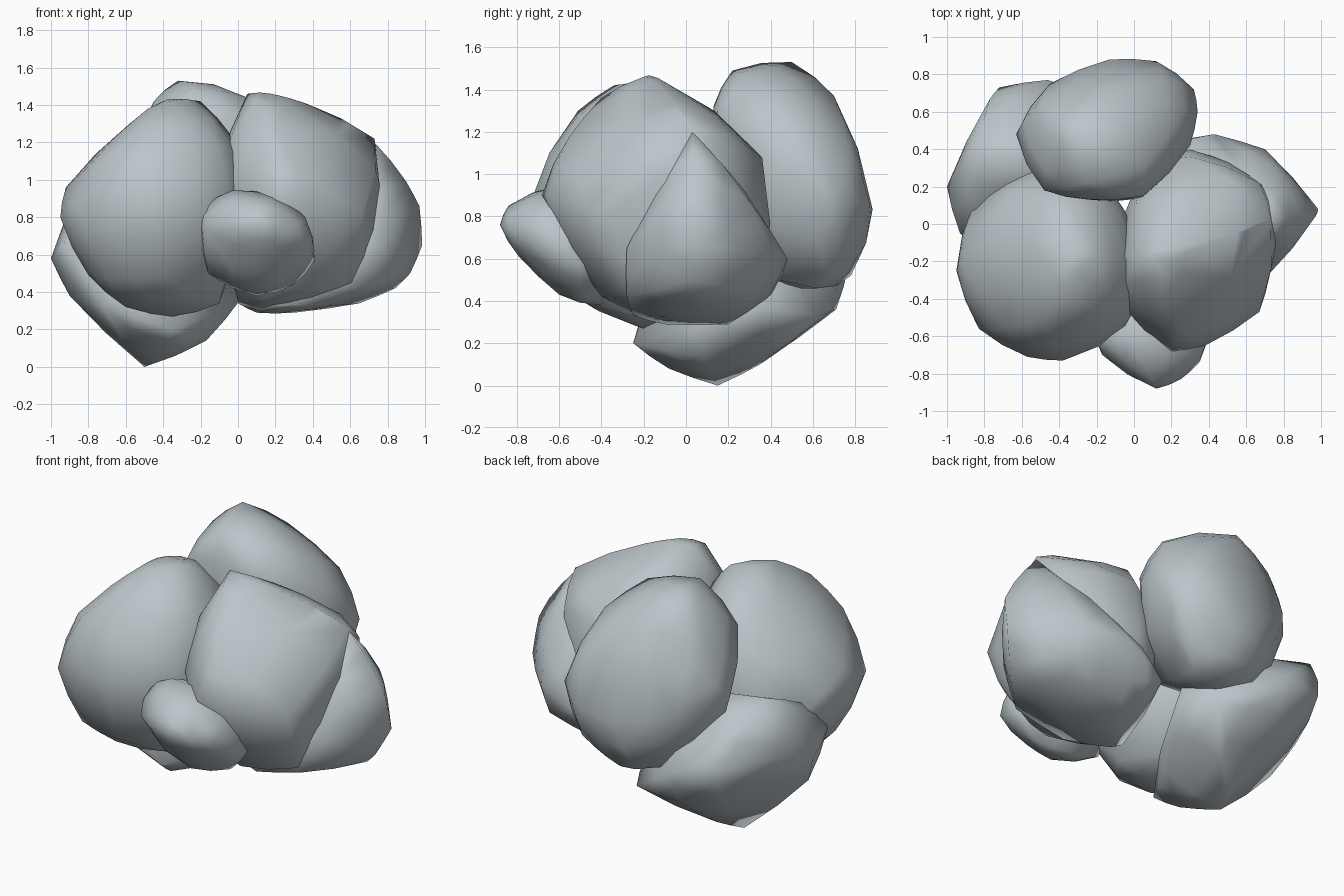
import bpy, bmesh

stone = bpy.data.materials.new("blue_grey_stone")
stone.diffuse_color = (0.50, 0.56, 0.59, 1)


def boulder(name, corners, bulge=0.25):
    """Convex rock wrapped around a few corner points, then rounded."""
    bm = bmesh.new()
    for c in corners:
        bm.verts.new(c)

    def wrap():
        bmesh.ops.convex_hull(bm, input=bm.verts[:])
        loose = [v for v in bm.verts if not v.link_faces]
        bmesh.ops.delete(bm, geom=loose, context='VERTS')
        bmesh.ops.recalc_face_normals(bm, faces=bm.faces[:])

    wrap()
    bmesh.ops.subdivide_edges(bm, edges=bm.edges[:], cuts=1, smooth=bulge,
                              use_grid_fill=True)
    points = [v.co.copy() for v in bm.verts]
    bm.clear()
    for p in points:
        bm.verts.new(p)
    wrap()
    me = bpy.data.meshes.new(name)
    bm.to_mesh(me)
    bm.free()
    me.materials.append(stone)
    for p in me.polygons:
        p.use_smooth = True
    ob = bpy.data.objects.new(name, me)
    bpy.context.collection.objects.link(ob)


# front left
boulder("left_boulder", [
    (-.92, -.2, .96), (-.95, -.25, .8), (-.85, .13, .75), (-.8, -.2, .49),
    (-.6, -.3, .32), (-.35, -.2, .27), (-.1, -.25, .34), (.05, -.2, 1.05),
    (-.03, -.2, 1.23), (-.2, -.15, 1.42), (-.38, -.15, 1.43),
    (-.58, -.05, 1.3), (-.55, .3, .8), (-.2, .3, .9), (-.4, .15, 1.28),
    (-.38, -.73, .88), (-.57, -.71, .9), (-.83, -.56, .78), (-.37, -.34, 1.42),
    (-.49, -.51, 1.3), (-.68, -.55, 1.13), (-.7, -.51, .47), (-.03, -.55, .8),
    (-.4, -.6, .48), (-.12, -.5, 1.2), (-.45, .2, .42)])

# front right: main dome
boulder("right_boulder", [
    (.05, -.15, 1.46), (.18, -.2, 1.46), (.36, -.12, 1.41), (.73, .03, 1.22),
    (.45, -.1, 1.36), (.67, .22, 1.07), (.2, -.68, .9), (.38, -.65, .9),
    (.67, -.47, .85), (.72, -.27, .75), (.25, -.55, 1.18), (.3, -.4, .42),
    (.3, .36, 1.08), (.05, .3, .8), (-.1, -.2, 1.0), (-.05, -.45, .95),
    (.1, -.1, .3), (0, -.1, .35), (.3, .35, .45), (.15, -.4, 1.36),
    (.6, -.3, .45), (.7, .1, .5)])

# front right: lower lobe of the same rock
boulder("right_boulder_lobe", [
    (.73, .03, 1.2), (.9, .04, .99), (.97, .04, .86), (.985, .08, .65),
    (.92, .02, .5), (.84, .05, .42), (.65, .1, .34), (.7, .4, .64),
    (.43, .48, .6), (.33, .46, .6), (.15, .42, .46), (.75, .3, .87),
    (.83, -.1, .8), (.71, -.28, .65), (.62, -.28, .42), (.3, .2, .29),
    (.1, -.1, .29), (0, -.1, .34), (.35, .38, .41), (.3, .3, .75),
    (.3, -.25, .33), (.7, .32, .45)], .1)

# back, tallest
boulder("back_boulder", [
    (-.63, .48, .95), (-.45, .75, .9), (-.13, .88, .82), (.12, .87, .85),
    (.32, .72, .9), (.34, .6, .95), (.3, .42, 1.05), (.05, .15, 1.3),
    (-.23, .13, 1.32), (-.48, .18, 1.25), (-.25, .22, 1.49), (.05, .3, 1.44),
    (-.32, .5, 1.53), (-.45, .4, 1.42), (-.15, .7, 1.37), (.2, .5, 1.3),
    (-.53, .62, 1.15), (-.46, .61, 1.3), (.1, .62, .46), (-.2, .78, .52),
    (.2, .72, .6), (-.45, .45, .55), (0, .2, .6), (.15, .77, 1.15)])

# small stone at the front
boulder("small_front_stone", [
    (-.2, -.6, .75), (-.18, -.6, .86), (-.03, -.6, .945), (.22, -.6, .91),
    (.36, -.65, .8), (.41, -.5, .57), (.3, -.5, .44), (.1, -.4, .38),
    (-.16, -.5, .5), (.12, -.88, .76), (.1, -.84, .85), (-.17, -.7, .72),
    (.25, -.83, .74), (.35, -.74, .68), (.12, -.79, .61), (.1, -.6, .43),
    (.1, -.2, .7)])

# bottom rock that carries the others
boulder("base_rock", [
    (-1, .2, .58), (-.93, -.05, .66), (-.9, .1, .38), (-.5, .15, 0),
    (-.17, .08, .14), (-.4, -.08, .08), (-.35, -.25, .2), (-.72, -.2, .32),
    (-.72, .73, .55), (-.77, .67, .7), (-.8, .57, .86), (-.83, .38, .97),
    (-.84, .08, .83), (-.46, .77, .57), (-.45, .71, .36), (-.1, .62, .33),
    (.02, .38, .37), (-.45, .35, .1), (-.2, .3, .8)], .1)
